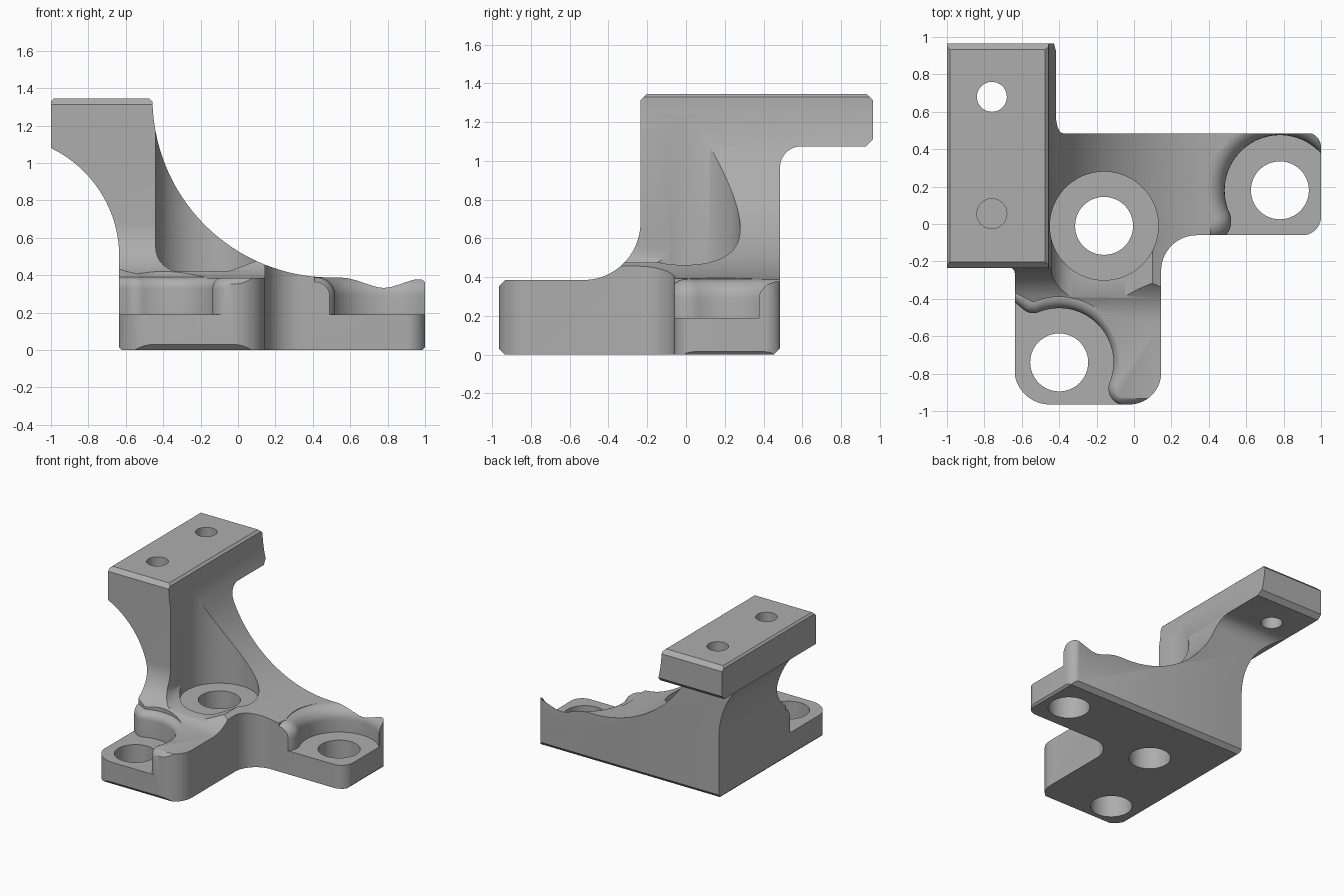
import bpy, bmesh
from math import sin, cos, tan, radians, pi
from mathutils import Vector

cube = bpy.data.objects.get("Cube")
if cube:
    bpy.data.objects.remove(cube, do_unlink=True)

CH = 0.018  # small edge chamfer


def arc(cx, cy, r, a0, a1, n=24):
    """Points on an arc, angles in degrees."""
    steps = [radians(a0 + (a1 - a0) * i / n) for i in range(n + 1)]
    return [(cx + r * cos(a), cy + r * sin(a)) for a in steps]


def rounded(corners):
    """Polygon from (x, y, radius, segments); one segment makes a chamfer."""
    out = []
    for i, (x, y, r, n) in enumerate(corners):
        p = Vector((x, y))
        if r == 0:
            out.append((x, y))
            continue
        e1 = (Vector(corners[i - 1][:2]) - p).normalized()
        e2 = (Vector(corners[(i + 1) % len(corners)][:2]) - p).normalized()
        half = e1.angle(e2) / 2
        c = p + (e1 + e2).normalized() * r / sin(half)
        u = p + e1 * r / tan(half) - c
        v = p + e2 * r / tan(half) - c
        sweep = pi - 2 * half
        for k in range(n + 1):
            t = k / n
            q = (u * sin((1 - t) * sweep) + v * sin(t * sweep)) / sin(sweep)
            out.append(tuple(c + q))
    return out


def loft(name, rings):
    """Solid through rings of equal point count, capped at both ends."""
    bm = bmesh.new()
    loops = [[bm.verts.new(p) for p in ring] for ring in rings]
    n = len(loops[0])
    for a, b in zip(loops, loops[1:]):
        for i in range(n):
            j = (i + 1) % n
            bm.faces.new((a[i], a[j], b[j], b[i]))
    bm.faces.new(loops[0][::-1])
    bm.faces.new(loops[-1])
    bmesh.ops.recalc_face_normals(bm, faces=bm.faces[:])
    mesh = bpy.data.meshes.new(name)
    bm.to_mesh(mesh)
    bm.free()
    obj = bpy.data.objects.new(name, mesh)
    bpy.context.collection.objects.link(obj)
    return obj


def prism(name, pts, axis, lo, hi):
    place = {"x": lambda p, d: (d, p[0], p[1]),
             "y": lambda p, d: (p[0], d, p[1]),
             "z": lambda p, d: (p[0], p[1], d)}[axis]
    return loft(name, [[place(p, d) for p in pts] for d in (lo, hi)])


def combine(body, tool, operation):
    mod = body.modifiers.new(tool.name, "BOOLEAN")
    mod.operation = operation
    mod.solver = "EXACT"
    mod.object = tool
    bpy.context.view_layer.objects.active = body
    bpy.ops.object.modifier_apply(modifier=mod.name)
    bpy.data.objects.remove(tool, do_unlink=True)


def pocket(name, outline, rim):
    """Flat pocket whose upper rim rolls outwards."""
    floor, top = 0.19, 0.39
    levels = [(floor, 0)]
    for k in range(9):
        t = k / 8 * pi / 2
        levels.append((top - rim + rim * sin(t), rim * (1 - cos(t))))
    levels.append((0.6, rim))
    return loft(name, [[(x, y, z) for x, y in outline(o)] for z, o in levels])


def post(c, direction, dist):
    a = radians(direction)
    return c[0] + dist * cos(a), c[1] + dist * sin(a)


# Body: front, side and plan profiles intersected
front = [(-0.62, 0), (0.985, 0), (1.003, CH), (1.003, 0.36), (0.975, 0.385), (0.58, 0.385)]
front += arc(0.5, 1.345, 0.957, -88, -179, 56)
front += [(-0.475, 1.345), (-0.985, 1.345), (-1, 1.33)]
front += arc(-1.278, 0.5, 0.643, 64.4, 0, 28)
front += [(-0.635, 0.015)]
bracket = prism("mounting_bracket", front, "y", -2, 2)

side = rounded([(-0.968, -0.003, CH * 2, 1), (0.485, -0.003, CH * 2, 1),
                (0.485, 1.075, 0.11, 12), (0.965, 1.075, CH * 2, 1),
                (0.965, 1.348, CH * 2, 1), (-0.235, 1.348, CH * 2, 1),
                (-0.235, 0.385, 0.295, 24), (-0.968, 0.385, CH * 2, 1)])
combine(bracket, prism("side_profile", side, "x", -2, 2), "INTERSECT")

plan = rounded([(-0.64, -0.965, 0.19, 14), (0.145, -0.965, 0.17, 14),
                (0.145, -0.06, 0.19, 14), (1, -0.06, 0.1, 10), (1, 0.49, 0.08, 10),
                (-0.3, 0.49, 0, 0), (-0.3, 1.1, 0, 0), (-1.1, 1.1, 0, 0),
                (-1.1, -0.3, 0, 0), (-0.64, -0.3, 0, 0)])
combine(bracket, prism("plan_profile", plan, "z", -1, 2), "INTERSECT")

# Tall bore that hollows the column, open towards the front
bore = arc(-0.16, -0.01, 0.29, 0, 356.25, 95)
combine(bracket, prism("column_bore", bore, "z", 0.41, 2), "DIFFERENCE")
slot = rounded([(-0.44, 2, 0, 0), (-0.44, 0.42, 0.13, 12), (-0.05, 0.42, 0.2, 8),
                (0.16, 0.5, 0, 0), (0.3, 2, 0, 0)])
combine(bracket, prism("column_slot", slot, "y", -0.7, -0.01), "DIFFERENCE")

# Bolt pockets on the two feet
arm_hole, leg_hole = (0.78, 0.18), (-0.4, -0.74)


def arm_outline(o):
    px, py = post(arm_hole, 204, 0.405)
    return (arc(*arm_hole, 0.295 + o, 0, 204, 64) + arc(px, py, 0.11 - o, 24, -90, 16)
            + [(px, -0.3), (1.3, -0.3), (1.3, arm_hole[1])])


def leg_outline(o):
    px, py = post(leg_hole, -21.5, 0.38)
    qx, qy = post(leg_hole, 112, 0.37)
    return ([(px, -1.2)] + arc(px, py, 0.09 - o, -90, -201.5, 16)
            + arc(*leg_hole, 0.29 + o, -21.5, 112, 48)
            + arc(qx, qy, 0.08 - o, -68, -130, 12) + [(-0.8, -0.284), (-0.8, -1.2)])


combine(bracket, pocket("arm_pocket", arm_outline, 0.1), "DIFFERENCE")
combine(bracket, pocket("leg_pocket", leg_outline, 0.06), "DIFFERENCE")

# Through holes in the base, then one through and one blind hole in the flange
for x, y, r, lo in [(-0.16, -0.01, 0.155, -1), (*arm_hole, 0.155, -1),
                    (*leg_hole, 0.155, -1), (-0.76, 0.68, 0.08, 0.5),
                    (-0.76, 0.055, 0.08, 1.05)]:
    ring = arc(x, y, r, 0, 352.5, 47)
    combine(bracket, prism("hole", ring, "z", lo, 2), "DIFFERENCE")

# Single grey metal
grey = bpy.data.materials.new("grey_metal")
grey.use_nodes = True
colour = (0.42, 0.42, 0.42, 1)
grey.diffuse_color = colour
grey.node_tree.nodes["Principled BSDF"].inputs["Base Color"].default_value = colour
bracket.data.materials.clear()
bracket.data.materials.append(grey)
for face in bracket.data.polygons:
    face.material_index = 0

bpy.ops.object.select_all(action="DESELECT")
bracket.select_set(True)
bpy.context.view_layer.objects.active = bracket
bpy.ops.object.shade_smooth_by_angle(angle=radians(30))
